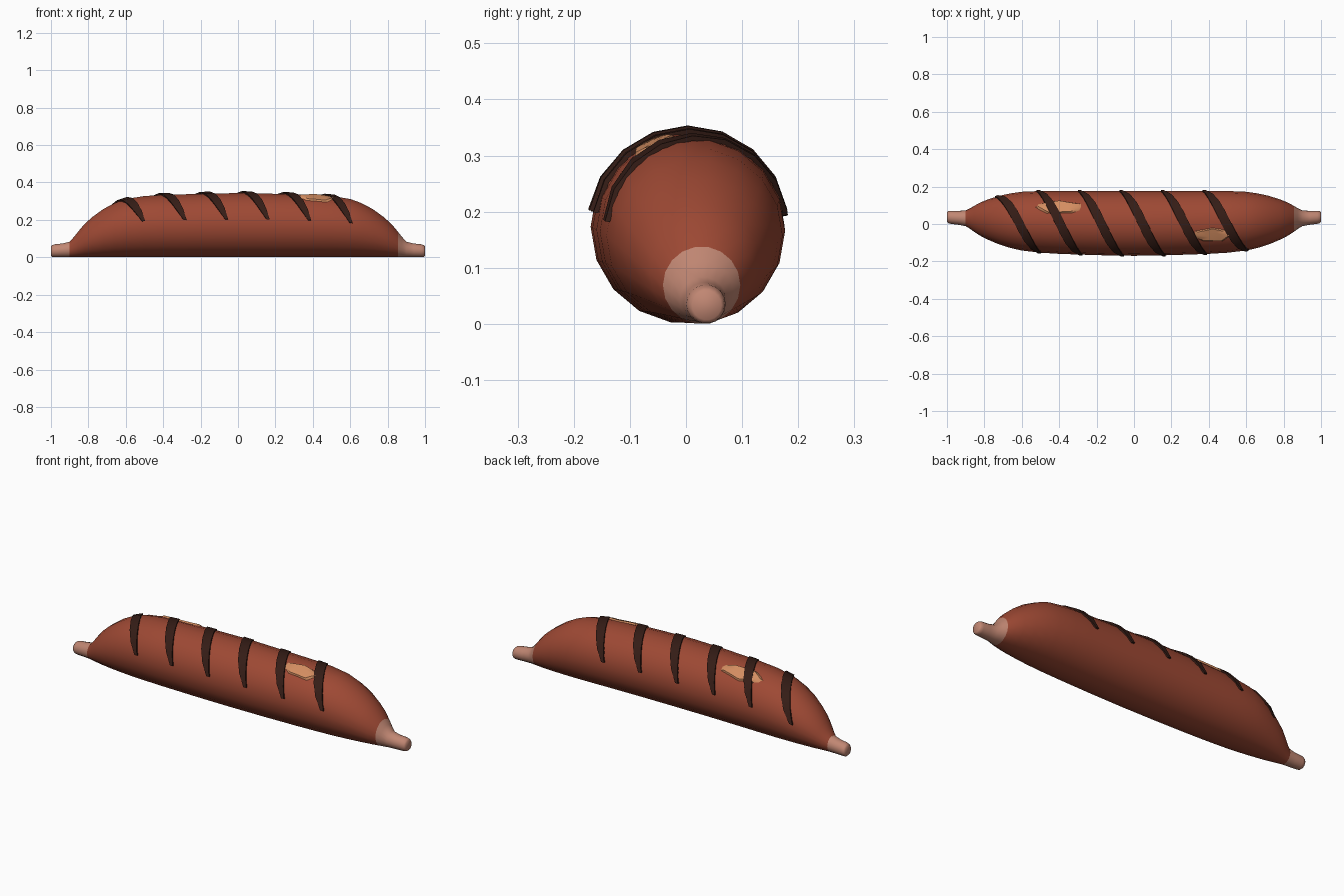
import bpy, bmesh, math

if "Cube" in bpy.data.objects:
    bpy.data.objects.remove(bpy.data.objects["Cube"])

SIDES = 18
# (distance from the middle, radius) of the sausage silhouette
PROFILE = [(0, .173), (.2, .171), (.4, .168), (.5, .165), (.6, .157), (.66, .146), (.72, .130),
           (.78, .108), (.82, .090), (.855, .069), (.875, .056), (.9, .042), (.94, .037),
           (.98, .035), (.993, .032), (1, .026)]


def radius(x):
    x = abs(x)
    for (a, ra), (b, rb) in zip(PROFILE, PROFILE[1:]):
        if x <= b:
            return ra + (rb - ra) * (x - a) / (b - a)
    return PROFILE[-1][1]


def centre(x):
    # slight bend in y; the underside rests on the ground, blunt tips excepted
    return .003 + .034 * x * x, max(radius(x), .033 if abs(x) > .9 else 0)


def skin(x, a, lift=0):
    # point on the skin; a is measured from straight up towards -y
    cy, cz = centre(x)
    r = radius(x) + lift
    return x, cy - r * math.sin(a), cz + r * math.cos(a)


def material(name, rgb):
    m = bpy.data.materials.new(name)
    m.diffuse_color = (*rgb, 1)
    m.use_nodes = True
    m.node_tree.nodes["Principled BSDF"].inputs["Base Color"].default_value = m.diffuse_color
    return m


def finish(name, bm, mat, angle=60):
    bmesh.ops.recalc_face_normals(bm, faces=bm.faces)
    me = bpy.data.meshes.new(name)
    bm.to_mesh(me)
    bm.free()
    ob = bpy.data.objects.new(name, me)
    bpy.context.collection.objects.link(ob)
    me.materials.append(mat)
    bpy.ops.object.select_all(action='DESELECT')
    ob.select_set(True)
    bpy.context.view_layer.objects.active = ob
    bpy.ops.object.shade_smooth_by_angle(angle=math.radians(angle))
    return ob


def tube(name, xs, mat, caps=()):
    bm = bmesh.new()
    rings = []
    for x in xs:
        rings.append([bm.verts.new(skin(x, math.tau * (i + .5) / SIDES)) for i in range(SIDES)])
    for p, q in zip(rings, rings[1:]):
        for i in range(SIDES):
            j = (i + 1) % SIDES
            bm.faces.new((p[i], p[j], q[j], q[i]))
    for c in caps:
        bm.faces.new(rings[c])
    return finish(name, bm, mat)


def grill_mark(name, cx, mat):
    # tapered diagonal ribbon wrapped over the top
    bm = bmesh.new()
    rows = []
    n = 8
    for i in range(n + 1):
        t = 2 * i / n - 1
        w = .027 * (1 - .7 * abs(t) ** 3)
        x = cx + .115 * t
        a = math.radians(80) * t
        rows.append([bm.verts.new(skin(x + s * w, a, lift))
                     for s, lift in ((-1, -.001), (-1, .008), (1, .008), (1, -.001))])
    for p, q in zip(rows, rows[1:]):
        for i in range(4):
            j = (i + 1) % 4
            bm.faces.new((p[i], p[j], q[j], q[i]))
    bm.faces.new(rows[0])
    bm.faces.new(rows[-1])
    finish(name, bm, mat, 30)


def split_patch(name, cx, cy, length, width, mat):
    # ragged burst in the skin: raised lip around a sunken middle
    bm = bmesh.new()
    n = 12
    rings = []
    for scale, lift in ((1, -.002), (.85, .006), (.4, .004)):
        ring = []
        for i in range(n):
            t = math.tau * i / n
            k = scale * (1 + .09 * math.sin(5 * t + cx))
            x = cx + length / 2 * k * math.cos(t)
            y = cy + width / 2 * k * math.sin(t)
            a = math.asin((centre(x)[0] - y) / radius(x))
            ring.append(bm.verts.new(skin(x, a, lift)))
        rings.append(ring)
    for p, q in zip(rings, rings[1:]):
        for i in range(n):
            j = (i + 1) % n
            bm.faces.new((p[i], p[j], q[j], q[i]))
    bm.faces.new(rings[-1])
    finish(name, bm, mat, 40)


meat = material("meat", (.34, .066, .034))
casing = material("casing", (.53, .24, .17))
char = material("char", (.035, .012, .008))
inner = material("inner_meat", (.66, .27, .12))

# body and twisted casing ends
stations = sorted({s * x for x, _ in PROFILE for s in (-1, 1)})
tube("sausage_body", [x for x in stations if -.9 <= x <= .855], meat)
tube("left_casing_end", [x for x in stations if x <= -.9], casing, (0,))
tube("right_casing_end", [x for x in stations if x >= .855], casing, (-1,))

# grill marks
for k in range(6):
    grill_mark(f"grill_mark_{k + 1}", -.62 + .222 * k, char)

# burst patches
split_patch("split_patch_back", -.40, .09, .25, .068, inner)
split_patch("split_patch_front", .42, -.058, .20, .072, inner)
